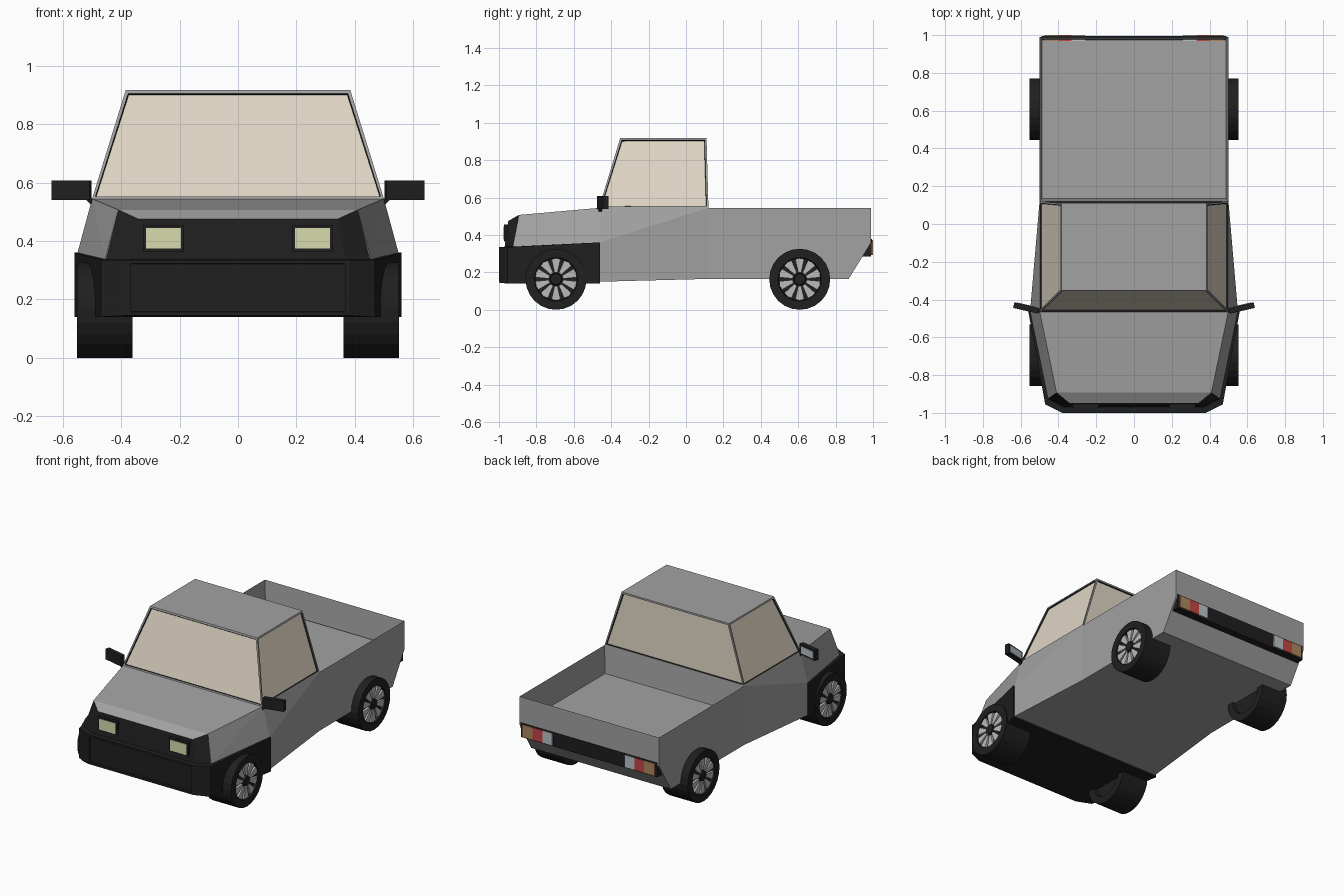
import bpy, bmesh
from math import sin, cos, pi, radians
from mathutils import Vector, Matrix

if "Cube" in bpy.data.objects:
    bpy.data.objects.remove(bpy.data.objects["Cube"])


def mat(name, r, g, b):
    m = bpy.data.materials.new(name)
    m.diffuse_color = (r, g, b, 1)
    m.use_nodes = True
    m.node_tree.nodes["Principled BSDF"].inputs["Base Color"].default_value = m.diffuse_color
    return m


GREY = mat("paint", .36, .36, .36)
BLACK = mat("black_trim", .014, .014, .014)
GLASS = mat("glass", .74, .67, .56)
LAMP = mat("lamp", .68, .71, .42)
RED = mat("red", .55, .06, .06)
AMBER = mat("amber", .42, .25, .12)
PALE = mat("pale", .5, .55, .58)
RIM = mat("rim", .5, .5, .5)


def finish(name, bm, *mats):
    bmesh.ops.recalc_face_normals(bm, faces=bm.faces[:])
    me = bpy.data.meshes.new(name)
    bm.to_mesh(me)
    bm.free()
    for m in mats:
        me.materials.append(m)
    ob = bpy.data.objects.new(name, me)
    bpy.context.collection.objects.link(ob)
    return ob


def hull(pts):
    """Convex solid from half-side points mirrored across x = 0."""
    bm = bmesh.new()
    for x, y, z in pts:
        for s in (1, -1):
            bm.verts.new((s * x, y, z))
    r = bmesh.ops.convex_hull(bm, input=bm.verts[:])
    junk = {v for v in r["geom_interior"] + r["geom_unused"] if isinstance(v, bmesh.types.BMVert)}
    if junk:
        bmesh.ops.delete(bm, geom=list(junk), context='VERTS')
    bmesh.ops.dissolve_limit(bm, angle_limit=radians(1), verts=bm.verts[:], edges=bm.edges[:])
    bm.normal_update()
    return bm


def box(name, x, y, z, m, pivot=None, rot=0):
    bm = bmesh.new()
    lo, hi = Vector((x[0], y[0], z[0])), Vector((x[1], y[1], z[1]))
    bmesh.ops.create_cube(bm, size=1, matrix=Matrix.Translation((lo + hi) / 2)
                          @ Matrix.Diagonal((*(hi - lo), 1)))
    if pivot:
        bmesh.ops.rotate(bm, verts=bm.verts[:], cent=pivot, matrix=Matrix.Rotation(rot, 3, 'Z'))
    return finish(name, bm, m)


def span(s, a, b):
    return sorted((s * a, s * b))


# Lower cab, flaring towards the front
finish("cab_body", hull([(.5, -.46, .545), (.55, -.46, .36), (.55, -.46, .15),
                         (.5, .12, .545), (.5, .12, .35), (.5, .12, .165)]), GREY)

# Hood
finish("hood", hull([(.5, -.46, .545), (.55, -.46, .36), (.41, -.893, .507),
                     (.455, -.925, .34), (.52, -.46, .25), (.44, -.9, .25)]), GREY)

# Grille panel, its upper lip painted
bm = hull([(.41, -.893, .507), (.455, -.925, .335), (.34, -.95, .475),
           (.37, -.97, .335), (.40, -.85, .335)])
for f in bm.faces:
    c = f.calc_center_median()
    f.material_index = 1 if f.normal.z > .5 and abs(c.x) < .05 else 0
finish("grille", bm, BLACK, GREY)

# Wraparound bumper and fenders with a recessed centre panel
bm = hull([(.38, -1, .335), (.47, -.955, .335), (.56, -.46, .36),
           (.38, -1, .145), (.47, -.955, .14), (.56, -.46, .14)])
front = max(bm.faces, key=lambda f: -f.normal.y * f.calc_area())
bmesh.ops.inset_region(bm, faces=[front], thickness=.018, depth=0)
bmesh.ops.inset_region(bm, faces=[front], thickness=.002, depth=-.012)
finish("bumper", bm, BLACK)

# Greenhouse with inset windows
bm = hull([(.5, -.465, .545), (.5, .12, .545), (.385, -.352, .917), (.385, .11, .917)])
wins = [f for f in bm.faces if abs(f.normal.z) < .7]
bmesh.ops.inset_individual(bm, faces=wins, thickness=.014, depth=0)
r = bmesh.ops.inset_individual(bm, faces=wins, thickness=.004, depth=-.008)
for f in r["faces"]:
    f.material_index = 2
for f in wins:
    f.material_index = 1
finish("cabin", bm, GREY, GLASS, BLACK)

# Open cargo bed
bm = hull([(.5, .12, .545), (.5, .99, .545), (.5, .99, .36), (.5, .87, .165), (.5, .12, .165)])
top = max(bm.faces, key=lambda f: f.normal.z)
bmesh.ops.inset_region(bm, faces=[top], thickness=.02, depth=0)
bmesh.ops.translate(bm, verts=top.verts[:], vec=(0, 0, -.175))
finish("cargo_bed", bm, GREY)

# Tail band
finish("tail_band", hull([(.49, .98, .378), (.49, .994, .378), (.49, .99, .285), (.49, .92, .285)]), BLACK)

for s, side in ((1, "right"), (-1, "left")):
    # Tail lights
    for n, a, b, m in (("reverse", .26, .33, PALE), ("brake", .33, .40, RED), ("turn", .40, .475, AMBER)):
        box(f"{n}_light_{side}", span(s, a, b), (.97, 1.0), (.292, .372), m)

    # Headlights in dark bezels
    box(f"headlight_bezel_{side}", span(s, .185, .325), (-.972, -.94), (.365, .455), BLACK)
    box(f"headlight_{side}", span(s, .195, .315), (-.975, -.95), (.375, .445), LAMP)

    # Door mirrors, angled back
    piv, ang = (s * .505, -.46, .57), s * radians(13)
    box(f"mirror_{side}", span(s, .505, .64), (-.475, -.445), (.54, .607), BLACK, piv, ang)
    box(f"mirror_glass_{side}", span(s, .52, .628), (-.45, -.442), (.551, .597), PALE, piv, ang)
    bm = bmesh.new()
    bmesh.ops.create_cube(bm, size=1, matrix=Matrix.Translation((s * .505, -.458, .538))
                          @ Matrix.Rotation(-s * radians(45), 4, 'Y') @ Matrix.Diagonal((.06, .02, .018, 1)))
    finish(f"mirror_arm_{side}", bm, BLACK)

    # Wheels
    for y, end in ((-.695, "front"), (.608, "rear")):
        place = Matrix.Translation((s * .457, y, .163)) @ Matrix.Rotation(s * pi / 2, 4, 'Y')
        bm = bmesh.new()
        bmesh.ops.create_cone(bm, cap_ends=True, segments=24, radius1=.163, radius2=.163, depth=.19)
        caps = [f for f in bm.faces if len(f.verts) > 4]
        bmesh.ops.inset_individual(bm, faces=caps, thickness=.047, depth=0)
        bmesh.ops.inset_individual(bm, faces=caps, thickness=.004, depth=-.02)
        bm.transform(place)
        finish(f"tyre_{end}_{side}", bm, BLACK)

        # Ten wedge spokes
        bm = bmesh.new()
        for k in range(10):
            a = k * pi / 5
            ring = [(.038, -.22), (.11, -.22), (.113, 0), (.11, .22), (.038, .22)]
            vs = [[bm.verts.new((r * cos(a + d), r * sin(a + d), z)) for r, d in ring]
                  for z in (.07, .09)]
            bm.faces.new(vs[0])
            bm.faces.new(vs[1])
            for i in range(5):
                j = (i + 1) % 5
                bm.faces.new((vs[0][i], vs[0][j], vs[1][j], vs[1][i]))
        bm.transform(place)
        finish(f"spokes_{end}_{side}", bm, RIM)

        # Hub cap
        bm = bmesh.new()
        bmesh.ops.create_cone(bm, cap_ends=True, segments=12, radius1=.034, radius2=.03, depth=.022,
                              matrix=place @ Matrix.Translation((0, 0, .083)))
        finish(f"hub_{end}_{side}", bm, BLACK)
